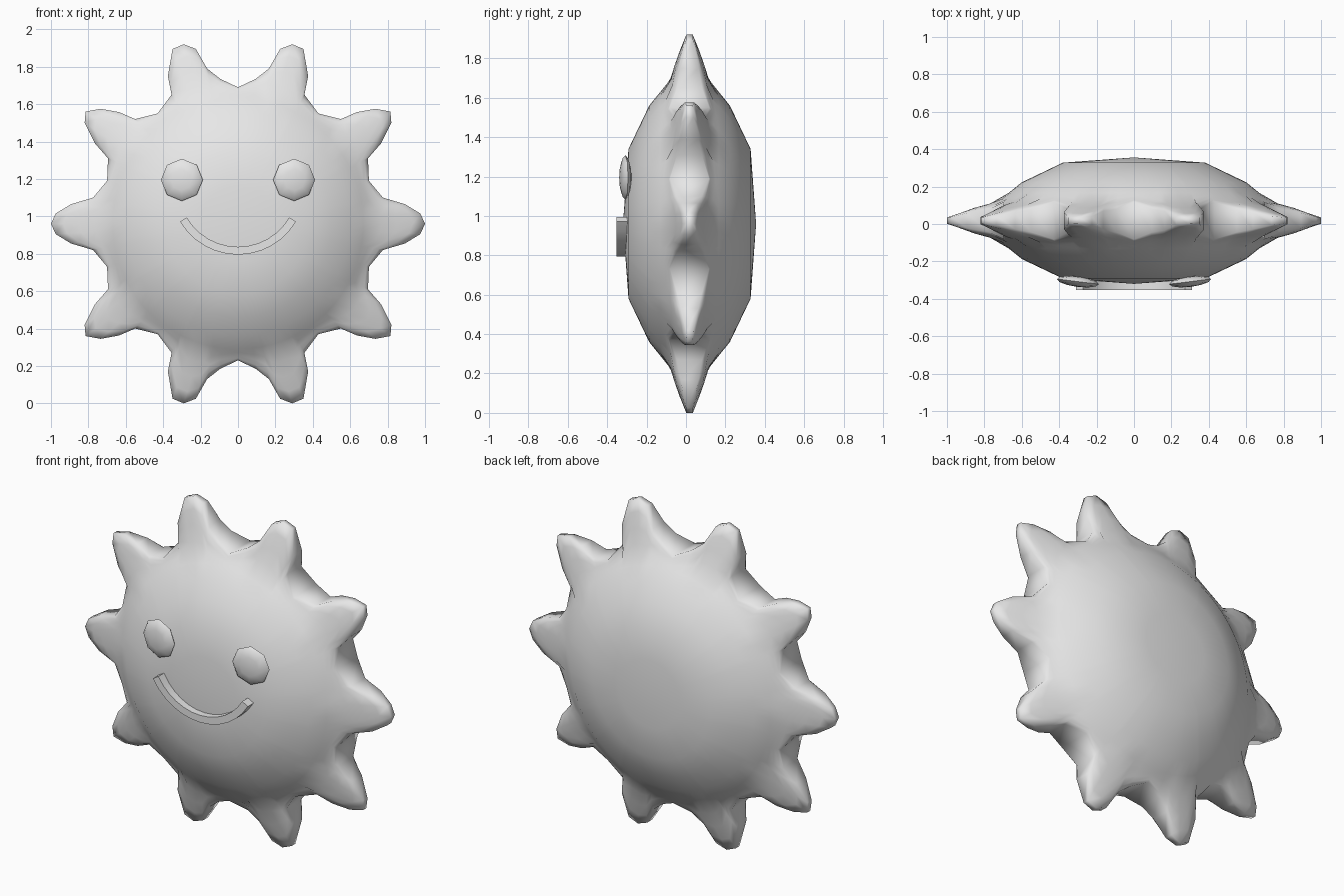
import bpy, bmesh, math
from mathutils import Matrix, Vector

if "Cube" in bpy.data.objects:
    bpy.data.objects.remove(bpy.data.objects["Cube"])

CENTRE = Vector((0, 0.018, 0.96))

grey = bpy.data.materials.new("plain_grey")
grey.use_nodes = True
grey.diffuse_color = (0.8, 0.8, 0.8, 1)
grey.node_tree.nodes["Principled BSDF"].inputs["Base Color"].default_value = grey.diffuse_color


def finish(name, bm, angle):
    """Turn a bmesh into a smooth shaded object."""
    bmesh.ops.recalc_face_normals(bm, faces=bm.faces)
    mesh = bpy.data.meshes.new(name)
    bm.to_mesh(mesh)
    bm.free()
    mesh.materials.append(grey)
    obj = bpy.data.objects.new(name, mesh)
    bpy.context.collection.objects.link(obj)
    bpy.ops.object.select_all(action="DESELECT")
    obj.select_set(True)
    bpy.context.view_layer.objects.active = obj
    bpy.ops.object.shade_smooth_by_angle(angle=math.radians(angle))
    return obj


def bridge(bm, a, b):
    """Join two closed loops with quads."""
    for i in range(len(a)):
        j = (i + 1) % len(a)
        bm.faces.new((a[i], a[j], b[j], b[i]))


# Quarter of the rayed outline, mirrored both ways
quarter = [(1, 0), (.975, .055), (.893, .105), (.775, .14), (.70, .23),
           (.695, .35), (.765, .43), (.82, .54), (.815, .60), (.735, .615),
           (.636, .597), (.55, .56), (.43, .59), (.355, .69), (.375, .79),
           (.35, .935), (.29, .96), (.225, .935), (.165, .83), (.095, .775), (0, .73)]
half = quarter + [(-x, z) for x, z in reversed(quarter[:-1])]
outline = half + [(x, -z) for x, z in reversed(half[1:-1])]

# Half thickness of the body by radius
profile = [(0, .338), (.38, .31), (.6, .205), (.73, .1), (.8, .085),
           (.9, .058), (.97, .03), (1.1, .005)]


def thickness(r):
    for (r0, h0), (r1, h1) in zip(profile, profile[1:]):
        if r <= r1:
            return h0 + (h1 - h0) * (r - r0) / (r1 - r0)
    return profile[-1][1]


def ring(bm, side, radius, t=0):
    """Loop that blends from a circle to the rayed outline."""
    verts = []
    for x, z in outline:
        reach = math.hypot(x, z)
        r = radius + (reach - radius) * t
        h = thickness(r)
        if reach > .75:                       # rounded ray flanks
            h *= 1 - .3 * t ** 4
        verts.append(bm.verts.new(CENTRE + Vector((x / reach * r, side * h, z / reach * r))))
    return verts


# Sun body with rays
bm = bmesh.new()
rims = []
for side in (-1, 1):
    pole = bm.verts.new(CENTRE + Vector((0, side * thickness(0), 0)))
    loops = [ring(bm, side, r) for r in (.2, .38, .5, .6, .67)]
    loops += [ring(bm, side, .67, t) for t in (.3, .55, .8, 1)]
    for i in range(len(outline)):
        bm.faces.new((pole, loops[0][i - 1], loops[0][i]))
    for a, b in zip(loops, loops[1:]):
        bridge(bm, a, b)
    rims.append(loops[-1])
bridge(bm, *rims)
finish("sun_body", bm, 75)

# Eyes: flattened eight sided buttons following the face
for name, s in (("left_eye", 1), ("right_eye", -1)):
    bm = bmesh.new()
    bmesh.ops.create_uvsphere(bm, u_segments=8, v_segments=6, radius=.113)
    place = (Matrix.Translation((s * .3, -.308, 1.195))
             @ Matrix.Rotation(s * math.radians(7), 4, "Z")
             @ Matrix.Rotation(math.radians(90), 4, "X")
             @ Matrix.Diagonal((1, 1, .25, 1)))
    bmesh.ops.transform(bm, matrix=place, verts=bm.verts)
    finish(name, bm, 35)

# Smile: curved bar with a square section
bm = bmesh.new()
sections = []
steps = 12
for i in range(steps + 1):
    a = math.radians(-59.5 + 119 * i / steps)
    sections.append([bm.verts.new((math.sin(a) * r, y, 1.155 - math.cos(a) * r))
                     for r, y in ((.36, -.352), (.318, -.352), (.318, -.27), (.36, -.27))])
for a, b in zip(sections, sections[1:]):
    bridge(bm, a, b)
bm.faces.new(sections[0])
bm.faces.new(sections[-1])
finish("smile", bm, 35)
